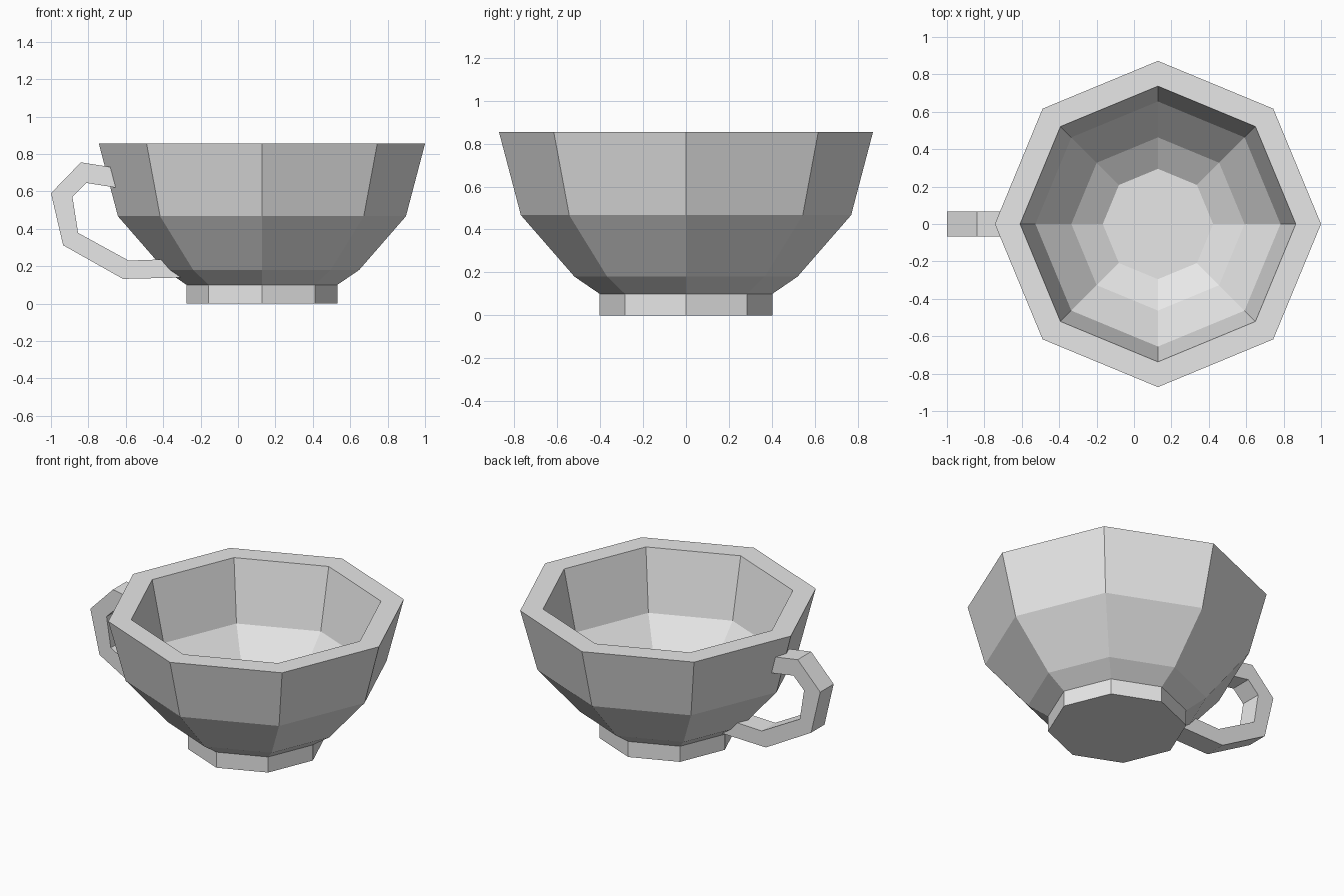
import bpy, bmesh
from math import cos, sin, pi

old = bpy.data.objects.get("Cube")
if old:
    bpy.data.objects.remove(old)

SIDES = 8
CUP_X = 0.128

# Material
grey = bpy.data.materials.new("pale_grey")
grey.use_nodes = True
colour = (0.8, 0.8, 0.8, 1)
grey.diffuse_color = colour
grey.node_tree.nodes["Principled BSDF"].inputs["Base Color"].default_value = colour


def finish(name, bm):
    bmesh.ops.recalc_face_normals(bm, faces=bm.faces)
    mesh = bpy.data.meshes.new(name)
    bm.to_mesh(mesh)
    bm.free()
    mesh.materials.append(grey)
    obj = bpy.data.objects.new(name, mesh)
    bpy.context.collection.objects.link(obj)
    return obj


def bridge(bm, a, b):
    n = len(a)
    for i in range(n):
        j = (i + 1) % n
        bm.faces.new((a[i], a[j], b[j], b[i]))


def lathe(name, profile):
    """Eight-sided turned solid, capped at both ends of the profile."""
    bm = bmesh.new()
    rings = [[bm.verts.new((r * cos(2 * pi * i / SIDES), r * sin(2 * pi * i / SIDES), z))
              for i in range(SIDES)] for r, z in profile]
    for a, b in zip(rings, rings[1:]):
        bridge(bm, a, b)
    bm.faces.new(rings[0])
    bm.faces.new(rings[-1])
    obj = finish(name, bm)
    obj.location.x = CUP_X
    return obj


# Bowl with foot: up the outside, over the rim, down the inside
lathe("cup_body", [(0.403, 0), (0.403, 0.1), (0.52, 0.18), (0.77, 0.467), (0.872, 0.855),
                   (0.737, 0.855), (0.655, 0.47), (0.463, 0.25), (0.295, 0.145)])

# Handle: paired outer and inner corners, swept across its width
outer = [(-0.65, 0.725), (-0.84, 0.755), (-1.0, 0.59), (-0.935, 0.312), (-0.615, 0.132), (-0.27, 0.14)]
inner = [(-0.64, 0.618), (-0.81, 0.645), (-0.885, 0.57), (-0.855, 0.378), (-0.585, 0.23), (-0.38, 0.237)]
bm = bmesh.new()
sections = [[bm.verts.new((p[0], y, p[1])) for p, y in
             ((o, -0.068), (o, 0.068), (i, 0.068), (i, -0.068))]
            for o, i in zip(outer, inner)]
for a, b in zip(sections, sections[1:]):
    bridge(bm, a, b)
bm.faces.new(sections[0])
bm.faces.new(sections[-1])
finish("handle", bm)
